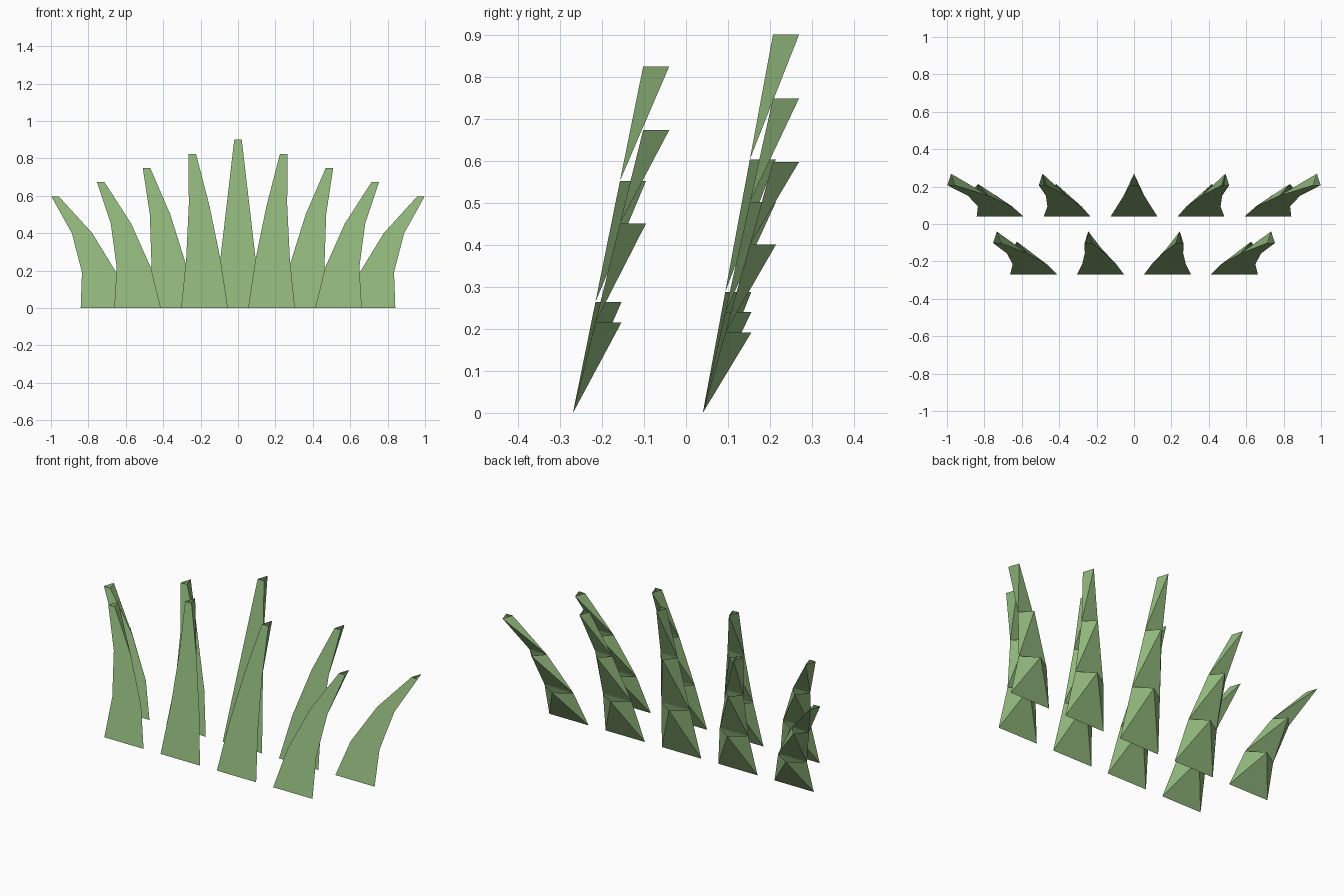
import bpy
import bmesh

cube = bpy.data.objects.get("Cube")
if cube:
    bpy.data.objects.remove(cube, do_unlink=True)

green = bpy.data.materials.new("grass_green")
green.use_nodes = True
colour = (0.28, 0.47, 0.20, 1)
green.diffuse_color = colour
bsdf = green.node_tree.nodes["Principled BSDF"]
bsdf.inputs["Base Color"].default_value = colour
bsdf.inputs["Roughness"].default_value = 0.9

LEVELS = (0, 0.32, 0.67, 1)   # heights of the joints along a blade
LEAN = 0.167                  # how far each blade leans back
DEPTH = 0.062                 # how far the ridge stands out at each joint


def make_blade(name, base_x, base_y, height, bend):
    """A bent blade of three stacked wedges, flat in front, open on top."""
    bm = bmesh.new()
    rows = []
    for t in LEVELS:
        x = base_x + bend * t * t
        y = base_y + LEAN * t
        z = height * t
        half = 0.125 - 0.105 * t
        left = bm.verts.new((x - half, y, z))
        right = bm.verts.new((x + half, y, z))
        ridge = bm.verts.new((x, y + DEPTH, z)) if t > 0 else None
        rows.append((left, right, ridge))
    for (l0, r0, _), (l1, r1, ridge) in zip(rows, rows[1:]):
        bm.faces.new((l0, r0, r1, l1))    # front
        bm.faces.new((l0, l1, ridge))     # side towards -x
        bm.faces.new((r0, ridge, r1))     # side towards +x
        bm.faces.new((l0, ridge, r0))     # back
    mesh = bpy.data.meshes.new(name)
    bm.to_mesh(mesh)
    bm.free()
    mesh.materials.append(green)
    obj = bpy.data.objects.new(name, mesh)
    bpy.context.collection.objects.link(obj)


# Nine blades fan outwards, alternating between the back and front rows
for i in range(-4, 5):
    back = i % 2 == 0
    row = "back" if back else "front"
    make_blade(f"{row}_grass_blade_{i + 5}",
               0.179 * i,
               0.04 if back else -0.269,
               0.9 - 0.0757 * abs(i),
               0.0655 * i)
